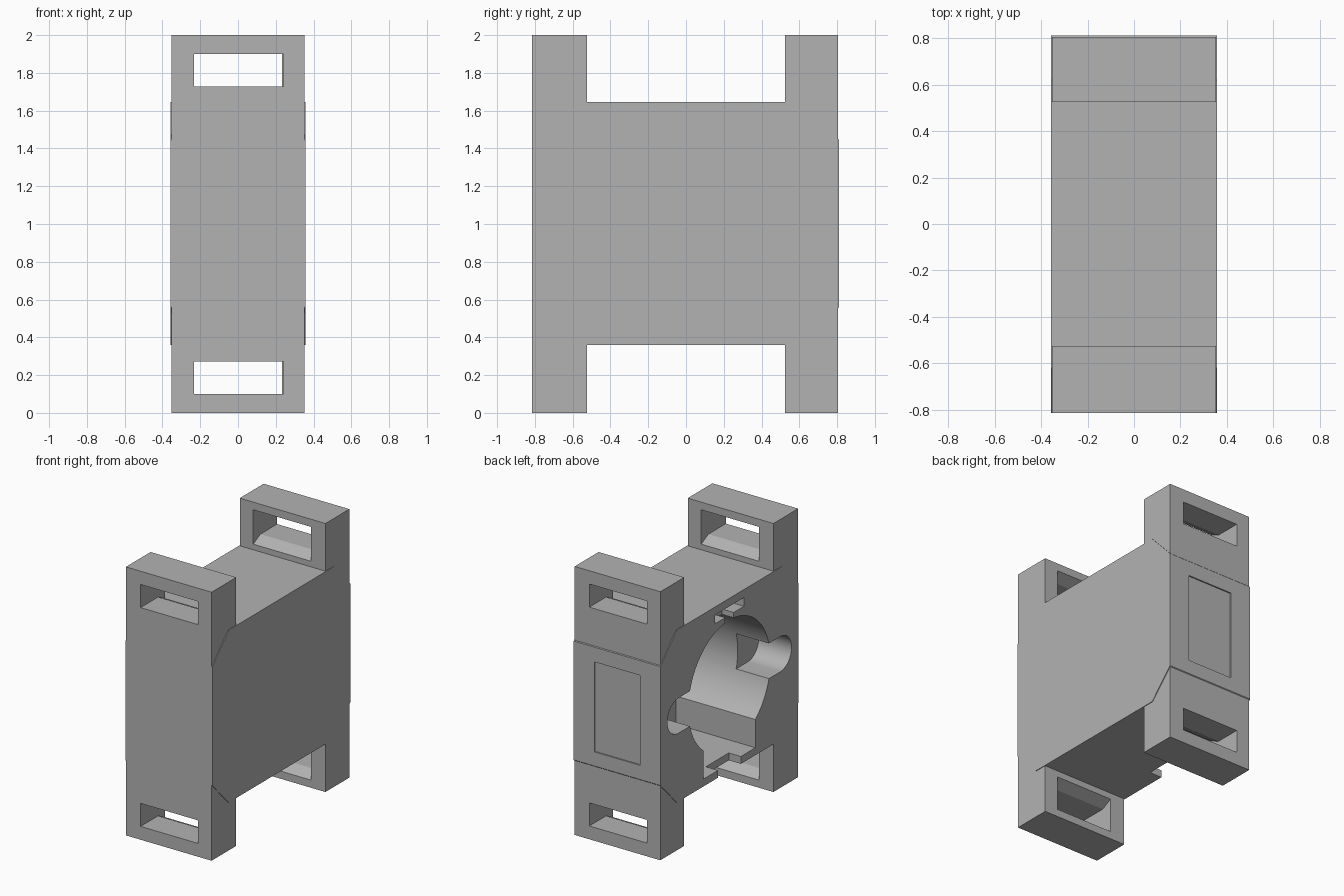
import bpy, bmesh, math

if "Cube" in bpy.data.objects:
    bpy.data.objects.remove(bpy.data.objects["Cube"])

grey = bpy.data.materials.new("plain grey")
grey.use_nodes = True
grey.diffuse_color = (0.45, 0.45, 0.45, 1)
grey.node_tree.nodes["Principled BSDF"].inputs["Base Color"].default_value = grey.diffuse_color


def prism(name, profile, x0, x1):
    """Extrude a (y, z) profile along x from x0 to x1."""
    bm = bmesh.new()
    face = bm.faces.new([bm.verts.new((x0, y, z)) for y, z in profile])
    ext = bmesh.ops.extrude_face_region(bm, geom=[face])
    verts = [v for v in ext["geom"] if isinstance(v, bmesh.types.BMVert)]
    bmesh.ops.translate(bm, verts=verts, vec=(x1 - x0, 0, 0))
    bmesh.ops.recalc_face_normals(bm, faces=bm.faces[:])
    mesh = bpy.data.meshes.new(name)
    bm.to_mesh(mesh)
    bm.free()
    mesh.materials.append(grey)
    obj = bpy.data.objects.new(name, mesh)
    bpy.context.collection.objects.link(obj)
    return obj


def rect(y0, y1, z0, z1):
    return [(y0, z0), (y1, z0), (y1, z1), (y0, z1)]


def arc(cy, cz, r, start, end, n):
    angles = [math.radians(start + (end - start) * i / n) for i in range(n + 1)]
    return [(cy + r * math.cos(a), cz + r * math.sin(a)) for a in angles]


def combine(target, tool, operation):
    bpy.context.view_layer.objects.active = target
    mod = target.modifiers.new("combine", "BOOLEAN")
    mod.operation = operation
    mod.solver = "EXACT"
    mod.object = tool
    bpy.ops.object.modifier_apply(modifier=mod.name)
    bpy.data.objects.remove(tool)


# Frame with two uprights and a crossbar
LEG = 0.525
housing = prism("housing", [
    (-0.815, 0), (-LEG, 0), (-LEG, 0.37), (LEG, 0.37), (LEG, 0), (0.806, 0),
    (0.806, 2), (LEG, 2), (LEG, 1.635), (-LEG, 1.635), (-LEG, 2), (-0.815, 2)], -0.353, 0.353)

# Slightly wider core with chamfered corners
core = prism("core", [
    (-0.62, 0.36), (0.62, 0.36), (0.811, 0.56), (0.811, 1.445),
    (0.62, 1.645), (-0.62, 1.645), (-0.814, 1.445), (-0.814, 0.56)], -0.358, 0.358)
combine(housing, core, "UNION")

# Strap slots, flared towards the inside of each upright
for side in (-1, 1):
    for mid in (0.185, 1.815):
        profile = [(side * y, mid + dz) for y, dz in (
            (0.5, -0.128), (LEG, -0.128), (0.61, -0.086), (0.9, -0.086),
            (0.9, 0.086), (0.61, 0.086), (LEG, 0.128), (0.5, 0.128))]
        shift = -0.005 * side
        combine(housing, prism("strap_slot", profile, shift - 0.237, shift + 0.237), "DIFFERENCE")

# Cavities entering from the -x side: (profile, depth)
OPEN = -0.358
side_lobes = arc(0.6, 1, 0.131, -90, 90, 16) + arc(-0.6, 1, 0.131, 90, 270, 16)
cavities = [
    (arc(0, 1, 0.483, 0, 354.375, 63), 0.66),      # main bore
    (rect(-0.305, 0.305, 0.415, 0.8), 0.655),      # square pocket below the bore
    (side_lobes, 0.27),                            # rounded side lobes
    (rect(-0.17, 0.17, 1.52, 1.585), 0.1),         # upper latch slot
    (rect(-0.05, 0.05, 1.45, 1.53), 0.095),        # latch neck
    (rect(-0.135, 0.135, 0.3, 0.43), 0.1),         # lower lip notch
]
for profile, depth in cavities:
    combine(housing, prism("cavity", profile, OPEN - 0.1, OPEN + depth), "DIFFERENCE")

# Shallow label recess on the back
recess = prism("label_recess", rect(0.801, 0.9, 0.665, 1.335), -0.188, 0.188)
combine(housing, recess, "DIFFERENCE")

bpy.ops.object.select_all(action="DESELECT")
housing.select_set(True)
bpy.context.view_layer.objects.active = housing
bpy.ops.object.shade_smooth_by_angle(angle=math.radians(25))
